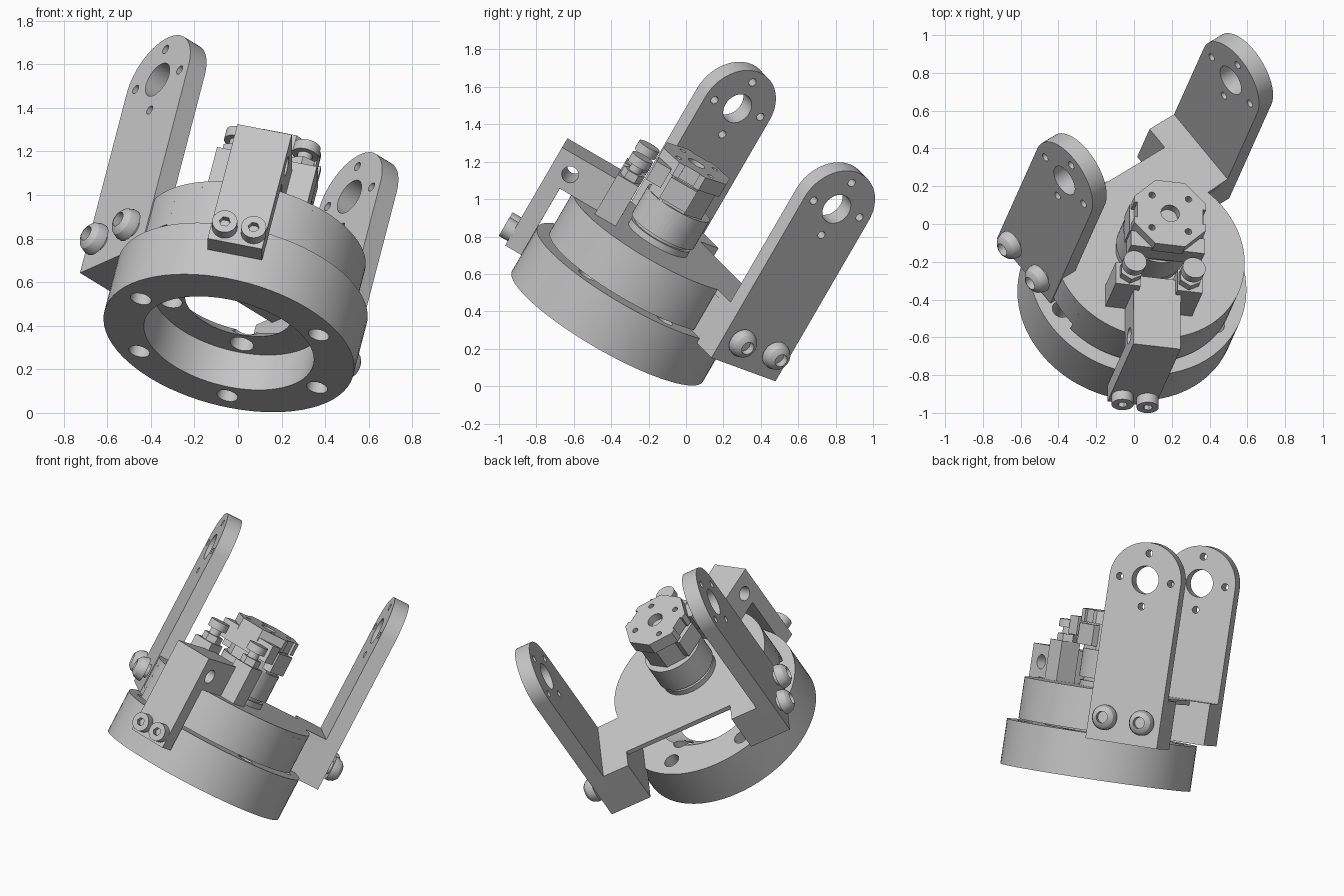
import bpy, bmesh
from math import radians, cos, sin, pi
from mathutils import Matrix, Vector

if "Cube" in bpy.data.objects:
    bpy.data.objects.remove(bpy.data.objects["Cube"])

mat = bpy.data.materials.new("light_grey_metal")
mat.use_nodes = True
GREY = (0.56, 0.56, 0.56, 1)
mat.diffuse_color = GREY
mat.node_tree.nodes["Principled BSDF"].inputs["Base Color"].default_value = GREY

# Tilted frame of the whole assembly, and the turned frame of the clamp parts
up = Vector((0.22, 0.49, 0.844)).normalized()
side = Vector((0.76, 0.457, -0.465))
side = (side - up * side.dot(up)).normalized()
back = up.cross(side)
BASE = Matrix.Translation((-0.042, -0.42, 0.32)) @ Matrix((side, back, up)).transposed().to_4x4()
CLAMP = BASE @ Matrix.Rotation(radians(-39), 4, 'Z')


def finish(name, bm, frame):
    bm.transform(frame)
    bmesh.ops.recalc_face_normals(bm, faces=bm.faces)
    me = bpy.data.meshes.new(name)
    bm.to_mesh(me)
    bm.free()
    me.materials.append(mat)
    ob = bpy.data.objects.new(name, me)
    bpy.context.collection.objects.link(ob)
    return ob


def box(name, lo, hi, frame=BASE):
    bm = bmesh.new()
    bmesh.ops.create_cube(bm, size=1)
    lo, hi = Vector(lo), Vector(hi)
    m = Matrix.Translation((lo + hi) / 2) @ Matrix.Diagonal((*(hi - lo), 1))
    return finish(name, bm, frame @ m)


def cyl(name, base, r, h, axis='Z', frame=BASE, seg=40, turn=0):
    """Cylinder from a base centre along an axis."""
    rot = {'X': Matrix.Rotation(pi / 2, 4, 'Y'), 'Y': Matrix.Rotation(-pi / 2, 4, 'X'),
           'Z': Matrix.Identity(4)}[axis]
    bm = bmesh.new()
    bmesh.ops.create_cone(bm, cap_ends=True, segments=seg, radius1=r, radius2=r, depth=h)
    m = Matrix.Translation(base) @ rot @ Matrix.Translation((0, 0, h / 2))
    return finish(name, bm, frame @ m @ Matrix.Rotation(turn, 4, 'Z'))


def prism(name, outline, depth, frame, holes=()):
    """Extruded outline, with optional hole outlines left open."""
    bm = bmesh.new()
    edges = []
    for loop in (outline, *holes):
        vs = [bm.verts.new((x, y, 0)) for x, y in loop]
        edges += [bm.edges.new((vs[i - 1], vs[i])) for i in range(len(vs))]
    bmesh.ops.triangle_fill(bm, use_beauty=True, edges=edges, normal=(0, 0, 1))
    ext = bmesh.ops.extrude_face_region(bm, geom=bm.faces[:], use_keep_orig=True)
    bmesh.ops.translate(bm, vec=(0, 0, depth),
                        verts=[v for v in ext["geom"] if isinstance(v, bmesh.types.BMVert)])
    return finish(name, bm, frame)


def lathe(name, profile, frame, closed=True, steps=72):
    bm = bmesh.new()
    vs = [bm.verts.new((r, 0, z)) for r, z in profile]
    pairs = list(zip(vs, vs[1:])) + ([(vs[-1], vs[0])] if closed else [])
    es = [bm.edges.new(p) for p in pairs]
    bmesh.ops.spin(bm, geom=vs + es, cent=(0, 0, 0), axis=(0, 0, 1), angle=2 * pi,
                   steps=steps, use_duplicate=False)
    bmesh.ops.remove_doubles(bm, verts=bm.verts, dist=1e-5)
    return finish(name, bm, frame)


def cut(ob, cutters):
    for c in cutters:
        mod = ob.modifiers.new("hole", 'BOOLEAN')
        mod.operation, mod.solver, mod.object = 'DIFFERENCE', 'EXACT', c
    bpy.context.view_layer.update()
    dg = bpy.context.evaluated_depsgraph_get()
    me = bpy.data.meshes.new_from_object(ob.evaluated_get(dg))
    ob.modifiers.clear()
    ob.data = me
    for c in cutters:
        bpy.data.objects.remove(c)


def arc(r, a, b, n):
    return [(r * cos(radians(a + (b - a) * i / n)), r * sin(radians(a + (b - a) * i / n)))
            for i in range(n + 1)]


def circle(x, y, r, n):
    return [(x + px, y + py) for px, py in arc(r, 0, 360, n)[:-1]]


# Lower ring with flared inner flange and bolt holes
ring = lathe("lower_ring", [(0.40, 0), (0.59, 0), (0.59, 0.28), (0.355, 0.28), (0.25, 0.195),
                            (0.40, 0.19)], BASE)
holes = []
for k in range(5):
    a = radians(-68 + 60 * k)
    holes.append(cyl("cutter", (0.483 * cos(a), 0.483 * sin(a), -0.1), 0.049, 0.6, seg=20))
for a in (48, 130):
    a = radians(a)
    holes.append(cyl("cutter", (0.325 * cos(a), 0.325 * sin(a), 0.1), 0.055, 0.3, seg=20))
cut(ring, holes)

# Upper plate with flat back, and its curved skirt
R = 0.52
plate = arc(R, 166, 373, 60) + [(0.65, 0.124), (0.65, 0.455), (-0.43, 0.455), (-0.43, 0.124)]
prism("upper_plate", plate, 0.03, BASE @ Matrix.Translation((0, 0, 0.52)))
prism("upper_skirt", arc(R, 186, 373, 60) + arc(0.43, 373, 186, 60), 0.23,
      BASE @ Matrix.Translation((0, 0, 0.292)))
side_skirt = prism("side_skirt", arc(R, 166, 187, 8) + arc(0.43, 187, 166, 8), 0.177,
                   BASE @ Matrix.Translation((0, 0, 0.345)))
cut(side_skirt, [cyl("cutter", (-0.7, 0.003, 0.462), 0.036, 0.4, 'X', seg=20)])

# Two upright arms with foot blocks and button screws
MID, ARM_Y, ARM_R, HOLE_Z = 0.1175, 0.355, 0.231, 1.267
THICK = 0.098
arm_holes = [circle(ARM_Y, HOLE_Z, 0.086, 36)]
for dy, dz in ((1, 0), (-1, 0), (0, 1), (0, -1)):
    arm_holes.append(circle(ARM_Y + 0.165 * dy, HOLE_Z + 0.165 * dz, 0.022, 16))
for tag, s in (("left", 1), ("right", -1)):
    foot_z = 0.25 if s > 0 else 0.29
    outer = MID + s * 0.629
    inner = outer - s * THICK
    tip = [(x + ARM_Y, y + HOLE_Z) for x, y in arc(ARM_R, 0, 180, 32)]
    shape = tip + [(ARM_Y - ARM_R, foot_z), (ARM_Y + ARM_R, foot_z)]
    to_side = Matrix(((0, 0, 1, min(inner, outer)), (1, 0, 0, 0), (0, 1, 0, 0), (0, 0, 0, 1)))
    prism(tag + "_arm", shape, THICK, BASE @ to_side, arm_holes)
    xa, xb = sorted((inner, MID + s * 0.36))
    box(tag + "_foot_block", (xa, ARM_Y - ARM_R, foot_z), (xb, ARM_Y + ARM_R, 0.55))
    screw_z = 0.395 if s > 0 else 0.42
    for i, dy in enumerate((-0.12, 0.12)):
        place = Matrix.Translation((outer, ARM_Y + dy, screw_z)) @ Matrix.Rotation(s * pi / 2, 4, 'Y')
        lathe(f"{tag}_arm_screw_{i + 1}",
              [(0, 0), (0.045, 0), (0.045, 0.022), (0.078, 0.022), (0.078, 0.04), (0.066, 0.07),
               (0.045, 0.088), (0.036, 0.091), (0.036, 0.05), (0, 0.05)],
              BASE @ place, closed=False, steps=30)

# Front clamp: L-shaped block hooked over the rings
W = 0.128
hook = [(-0.69, 0.13), (-0.59, 0.13), (-0.59, 0.55), (-0.27, 0.55), (-0.27, 0.752), (-0.69, 0.752)]
to_clamp = Matrix(((0, 0, 1, -W), (1, 0, 0, 0), (0, 1, 0, 0), (0, 0, 0, 1)))
clamp = prism("front_clamp", hook, 2 * W, CLAMP @ to_clamp)
cut(clamp, [cyl("cutter", (-0.3, -0.58, 0.645), 0.045, 0.6, 'X', CLAMP, 24)])
for tag, s in (("left", 1), ("right", -1)):
    # Cap screws with hexagon sockets on the clamp leg
    x = s * 0.068 + 0.004
    cyl(tag + "_clamp_screw_base", (x, -0.715, 0.205), 0.058, 0.035, 'Y', CLAMP, 28)
    place = Matrix.Translation((x, -0.715, 0.205)) @ Matrix.Rotation(pi / 2, 4, 'X')
    prism(tag + "_clamp_screw_head", circle(0, 0, 0.058, 28), 0.03, CLAMP @ place,
          [circle(0, 0, 0.026, 6)])
    # Side posts with adjusting screws
    xa, xb = sorted((s * 0.1, s * 0.235))
    box(tag + "_post", (xa, -0.36, 0.54), (xb, -0.23, 0.80), CLAMP)
    cyl(tag + "_post_nut", (s * 0.16, -0.29, 0.80), 0.062, 0.045, frame=CLAMP, seg=6)
    cyl(tag + "_post_stem", (s * 0.16, -0.29, 0.84), 0.035, 0.06, frame=CLAMP, seg=20)
    cyl(tag + "_post_cap", (s * 0.16, -0.29, 0.885), 0.062, 0.05, frame=CLAMP, seg=28)

# Central spindle: flange, drum with radial holes, octagonal head
lathe("spindle_flange", [(0, 0.54), (0.18, 0.54), (0.18, 0.585), (0.16, 0.585), (0.16, 0.61),
                         (0, 0.61)], CLAMP, closed=False)
drum = cyl("spindle_drum", (0, 0, 0.605), 0.19, 0.175, frame=CLAMP, seg=48)
cut(drum, [cyl("cutter", (-0.3, 0, 0.68), 0.03, 0.6, 'X', CLAMP, 20)])
HEAD = CLAMP @ Matrix.Translation((0.01, -0.025, -0.02))
cyl("head_body", (0, 0.01, 0.795), 0.175, 0.18, frame=HEAD, seg=8, turn=pi / 8)
head = cyl("head_plate", (0, 0, 0.96), 0.21, 0.08, frame=HEAD, seg=8, turn=pi / 8)
cutters = [cyl("cutter", (0, 0, 0.99), 0.05, 0.1, frame=HEAD, seg=24)]
for k in range(4):
    a = pi / 4 + k * pi / 2
    cutters.append(cyl("cutter", (0.14 * cos(a), 0.14 * sin(a), 0.93), 0.018, 0.2,
                       frame=HEAD, seg=14))
for s in (1, -1):
    xa, xb = sorted((s * 0.178, s * 0.3))
    cutters.append(box("cutter", (xa, -0.045, 0.93), (xb, 0.045, 1.1), HEAD))
cut(head, cutters)
for tag, s in (("left", 1), ("right", -1)):
    xa, xb = sorted((s * 0.12, s * 0.2))
    box(tag + "_head_ear", (xa, -0.08, 0.82), (xb, 0.08, 0.95), HEAD)
box("head_front_block", (-0.2, -0.19, 0.87), (0.2, -0.1, 0.985), HEAD)

# Smooth the round surfaces, keep edges crisp
for ob in bpy.context.scene.objects:
    if ob.type == 'MESH':
        bpy.ops.object.select_all(action='DESELECT')
        ob.select_set(True)
        bpy.context.view_layer.objects.active = ob
        bpy.ops.object.shade_smooth_by_angle(angle=radians(25))
